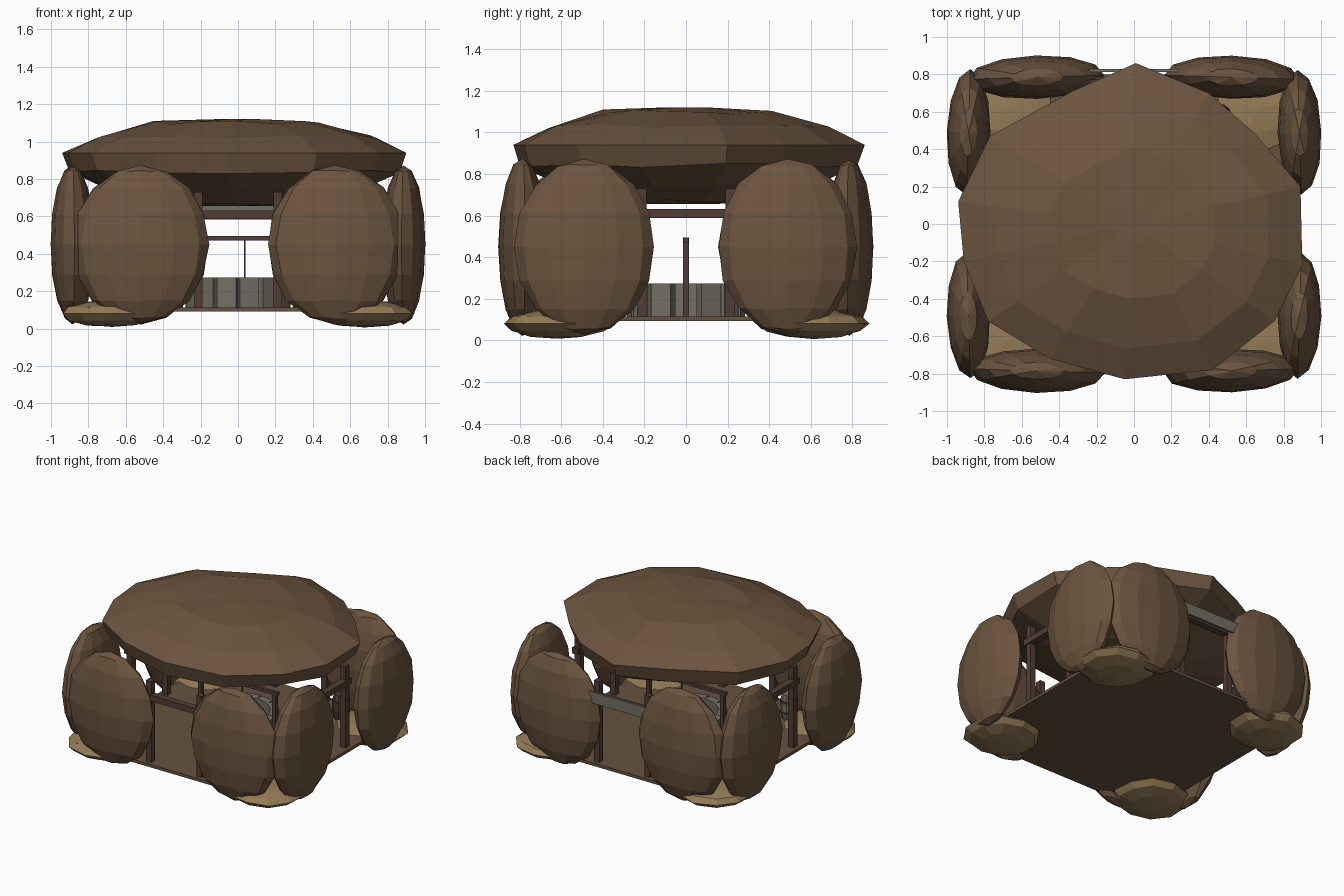
import bpy, bmesh, math, random
from mathutils import Vector, Matrix

if "Cube" in bpy.data.objects:
    bpy.data.objects.remove(bpy.data.objects["Cube"])

random.seed(4)


def material(name, rgb):
    m = bpy.data.materials.new(name)
    m.diffuse_color = (*rgb, 1)
    m.use_nodes = True
    m.node_tree.nodes["Principled BSDF"].inputs["Base Color"].default_value = m.diffuse_color
    return m


STONE = material("brown_stone", (0.15, 0.09, 0.05))
SAND = material("sandstone", (0.30, 0.20, 0.095))
WOOD = material("dark_wood", (0.085, 0.048, 0.035))
FLOOR = material("floor_boards", (0.13, 0.085, 0.05))
GREY = material("grey_stone", (0.17, 0.16, 0.13))
IRON = material("iron", (0.05, 0.045, 0.04))


def finish(bm, name, mat):
    bmesh.ops.recalc_face_normals(bm, faces=bm.faces)
    me = bpy.data.meshes.new(name)
    bm.to_mesh(me)
    bm.free()
    me.materials.append(mat)
    ob = bpy.data.objects.new(name, me)
    bpy.context.collection.objects.link(ob)
    return ob


def box(name, centre, size, mat, turn=0):
    bm = bmesh.new()
    bmesh.ops.create_cube(bm, size=1)
    bm.transform(Matrix.Translation(centre) @ Matrix.Rotation(turn, 4, 'Z')
                 @ Matrix.Diagonal((*size, 1)))
    return finish(bm, name, mat)


def boulder(name, centre, half, mat, turn=0, jitter=0.03, segs=12, rings=8):
    """Faceted stone: a coarse sphere, squashed and slightly roughened."""
    bm = bmesh.new()
    bmesh.ops.create_uvsphere(bm, u_segments=segs, v_segments=rings, radius=1)
    for v in bm.verts:
        v.co *= 1 + random.uniform(-jitter, jitter * 0.6)
    bm.transform(Matrix.Translation(centre) @ Matrix.Rotation(turn, 4, 'Z')
                 @ Matrix.Diagonal((*half, 1)))
    return finish(bm, name, mat)


def loft(name, rings, mat):
    """Closed skin over a stack of equal-sized rings of points."""
    bm = bmesh.new()
    loops = [[bm.verts.new(p) for p in r] for r in rings]
    n = len(loops[0])
    for a, b in zip(loops, loops[1:]):
        for i in range(n):
            j = (i + 1) % n
            bm.faces.new((a[i], a[j], b[j], b[i]))
    bm.faces.new(loops[0])
    bm.faces.new(loops[-1])
    return finish(bm, name, mat)


# Floor slab
box("floor", (0, 0, 0.103), (1.6, 1.6, 0.022), FLOOR)

# Flat sandstone footing under each corner
for sx in (-1, 1):
    for sy in (-1, 1):
        boulder("corner_footing", (0.675 * sx, 0.615 * sy, 0.08),
                (0.275, 0.26, 0.072), SAND, 0, 0.05, 10, 6)

# Wall boulders and doorway frames, one set per side
for k in range(4):
    a = k * math.pi / 2
    R = Matrix.Rotation(a, 4, 'Z')
    side_wall = k % 2
    out = 0.885 if side_wall else 0.785
    along = 0.49 if side_wall else 0.52
    width = 0.335 if side_wall else 0.365
    for s in (-1, 1):
        boulder("wall_boulder", R @ Vector((along * s, -out, 0.45)),
                (width, 0.117, 0.425), STONE, a + s * 0.03, 0.02)
        box("door_post", R @ Vector((0.212 * s, -0.75, 0.42)),
            (0.045, 0.045, 0.62), WOOD, a)
    box("door_lintel", R @ Vector((0, -0.76, 0.61)), (0.5, 0.05, 0.045), WOOD, a)

# Blank board over the back doorway
box("door_board", (0, 0.82, 0.625), (0.48, 0.015, 0.085), GREY)

# Roof slab: irregular outline stacked through a domed profile
outline = [(0.01, 0.86), (0.4, 0.7), (0.65, 0.48), (0.89, 0.2), (0.9, -0.22),
           (0.75, -0.52), (0.42, -0.78), (-0.05, -0.83), (-0.45, -0.72),
           (-0.78, -0.52), (-0.91, -0.2), (-0.94, 0.12), (-0.77, 0.47),
           (-0.33, 0.71)]
profile = [(0.12, 1.12), (0.48, 1.10), (0.8, 1.03), (1.0, 0.94),
           (0.96, 0.84), (0.72, 0.745), (0.38, 0.665), (0.1, 0.655)]
rings = []
for f, z in profile:
    w = 0.0 if f in (0.12, 0.1, 1.0) else 0.012
    rings.append([(x * f, y * f, z + random.uniform(-w, w)) for x, y in outline])
loft("roof_slab", rings, STONE)

# Hearth ring of stone blocks in the middle
for i in range(14):
    t = i * math.tau / 14
    box("hearth_stone", (0.25 * math.cos(t), 0.25 * math.sin(t), 0.19),
        (0.06, 0.105, 0.165), GREY, t)

# Cooking spit over the hearth
for s in (-1, 1):
    box("spit_post", (0.31 * s, 0, 0.3), (0.03, 0.03, 0.39), WOOD)
box("spit_bar", (0, 0, 0.483), (0.68, 0.025, 0.025), WOOD)
box("spit_hook", (0.035, 0, 0.36), (0.008, 0.008, 0.24), IRON)


def lathe(name, centre, pts, mat, n=10):
    x0, y0 = centre
    loft(name, [[(x0 + r * math.cos(i * math.tau / n),
                  y0 + r * math.sin(i * math.tau / n), z)
                 for i in range(n)] for r, z in pts], mat)


# Barrels tucked in two opposite corners
for s, mat in ((1, WOOD), (-1, GREY)):
    c = (0.46 * s, 0.58 * s)
    lathe("barrel", c, [(0.048, 0.114), (0.06, 0.17), (0.06, 0.24), (0.048, 0.30)], mat)
    for z in (0.16, 0.24):
        lathe("barrel_hoop", c, [(0.063, z), (0.063, z + 0.015)], IRON)
